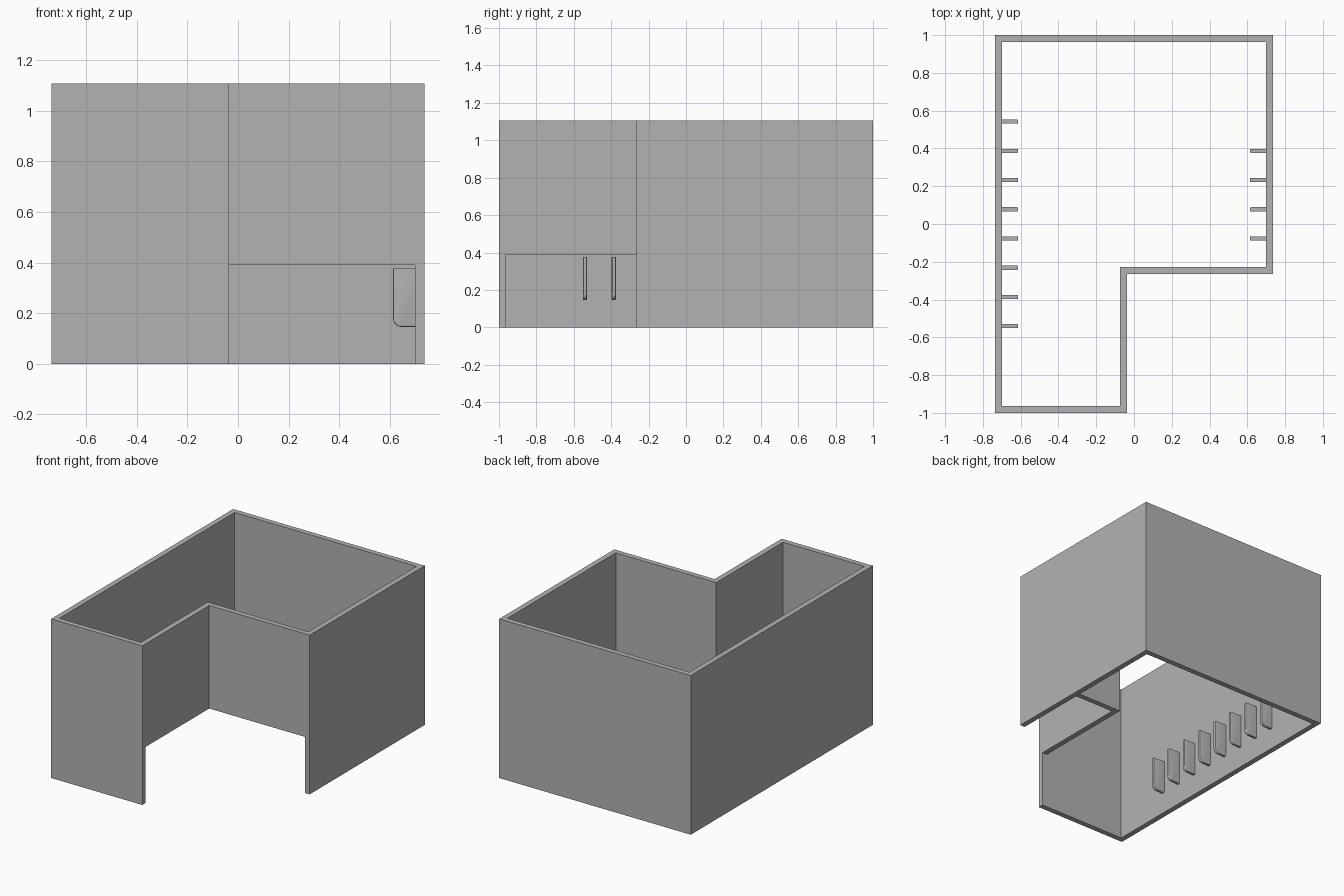
import bpy
import bmesh

if "Cube" in bpy.data.objects:
    bpy.data.objects.remove(bpy.data.objects["Cube"])

HEIGHT, WALL = 1.107, 0.037
X, Y = 0.737, 1.0                  # outer half sizes
NOTCH_X, NOTCH_Y = -0.036, -0.265  # inside corner of the L plan
OPENING = 0.39                     # height of the open lower corner

grey = bpy.data.materials.new("plain grey")
grey.use_nodes = True
grey.diffuse_color = (0.45, 0.45, 0.45, 1)
grey.node_tree.nodes["Principled BSDF"].inputs["Base Color"].default_value = grey.diffuse_color


def add_object(name, bm):
    bmesh.ops.recalc_face_normals(bm, faces=bm.faces)
    mesh = bpy.data.meshes.new(name)
    bm.to_mesh(mesh)
    bm.free()
    mesh.materials.append(grey)
    obj = bpy.data.objects.new(name, mesh)
    bpy.context.collection.objects.link(obj)
    return obj


def prism(points, offset):
    """Closed solid from a planar outline moved along an offset."""
    bm = bmesh.new()
    face = bm.faces.new([bm.verts.new(p) for p in points])
    moved = bmesh.ops.extrude_face_region(bm, geom=[face])["geom"]
    verts = [g for g in moved if isinstance(g, bmesh.types.BMVert)]
    bmesh.ops.translate(bm, verts=verts, vec=offset)
    return bm


def l_plan(inset, z):
    x, y, nx, ny = X - inset, Y - inset, NOTCH_X - inset, NOTCH_Y + inset
    return [(-x, -y, z), (nx, -y, z), (nx, ny, z), (x, ny, z), (x, y, z), (-x, y, z)]


def cut(obj, cutter):
    cutter.hide_render = True
    mod = obj.modifiers.new("cut", 'BOOLEAN')
    mod.object, mod.operation, mod.solver = cutter, 'DIFFERENCE', 'EXACT'
    bpy.context.view_layer.objects.active = obj
    bpy.ops.object.modifier_apply(modifier=mod.name)
    bpy.data.objects.remove(cutter)


# L-shaped walls, open above and below
walls = add_object("walls", prism(l_plan(0, 0), (0, 0, HEIGHT)))
cut(walls, add_object("room_cutter", prism(l_plan(WALL, -0.1), (0, 0, HEIGHT + 0.2))))

# Open lower part of the two notch walls, without a corner post
x0, x1, y0, y1 = -0.2, X - WALL, WALL - Y, NOTCH_Y + WALL
opening = [(x0, y0, -0.1), (x1, y0, -0.1), (x1, y1, -0.1), (x0, y1, -0.1)]
cut(walls, add_object("opening_cutter", prism(opening, (0, 0, OPENING + 0.1))))


def add_fin(name, side, y):
    """Upright plate on a side wall, rounded at its free lower corner."""
    back, tip, low, top, half = X - WALL + 0.004, 0.613, 0.146, 0.377, 0.011
    outline = [(back, low), (tip, low), (tip, top), (back, top)]
    bm = prism([(side * x, y - half, z) for x, z in outline], (0, 2 * half, 0))

    def on_tip(v):
        return abs(abs(v.co.x) - tip) < 0.001

    def on_low(v):
        return abs(v.co.z - low) < 0.001

    corner = [e for e in bm.edges if all(on_tip(v) and on_low(v) for v in e.verts)]
    bmesh.ops.bevel(bm, geom=corner, offset=0.032, segments=6, profile=0.5, affect='EDGES')
    # Soften the rim running down the tip and along the bottom
    rim = []
    for e in bm.edges:
        a, b = e.verts
        along_plate = abs(a.co.y - b.co.y) < 0.001
        at_wall = all(abs(abs(v.co.x) - back) < 0.001 for v in e.verts)
        at_top = all(abs(v.co.z - top) < 0.001 for v in e.verts)
        if along_plate and not at_wall and not at_top:
            rim.append(e)
    bmesh.ops.bevel(bm, geom=rim, offset=0.006, segments=3, profile=0.5, affect='EDGES')
    fin = add_object(name, bm)
    bpy.ops.object.select_all(action='DESELECT')
    fin.select_set(True)
    bpy.context.view_layer.objects.active = fin
    bpy.ops.object.shade_smooth_by_angle()


# Evenly spaced fins: eight on the long wall, four on the short wall
for i in range(8):
    y = 0.542 - 0.1547 * i
    add_fin(f"right_fin_{i + 1}", -1, y)
    if 1 <= i <= 4:
        add_fin(f"left_fin_{i}", 1, y)
